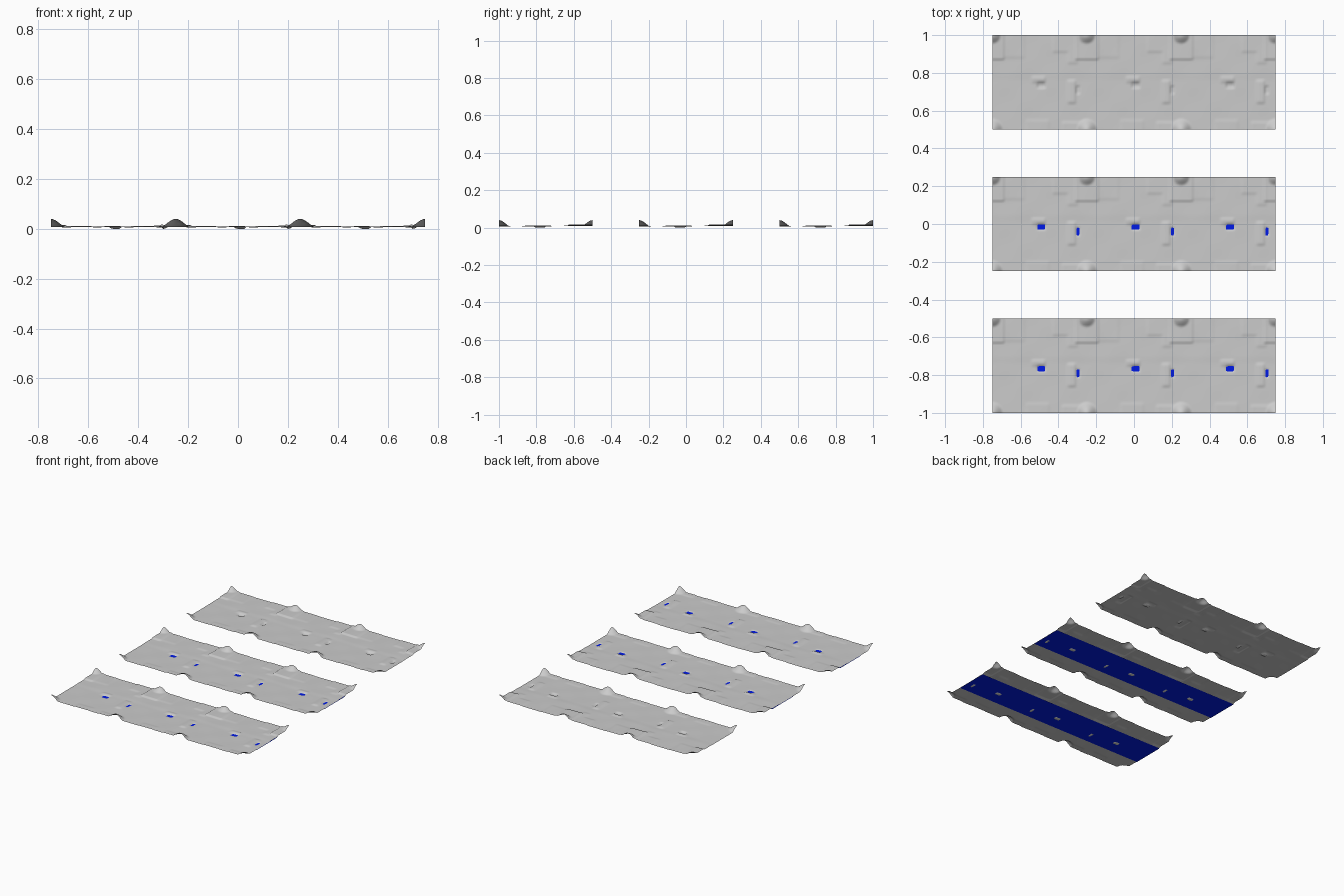
import bpy
import bmesh
import math

cube = bpy.data.objects.get("Cube")
if cube:
    bpy.data.objects.remove(cube)

TILE = 0.5       # side of one repeating ground tile
STEPS = 60       # grid cells along one tile
BASE = 0.007     # general ground height


def material(name, color):
    mat = bpy.data.materials.new(name)
    mat.use_nodes = True
    mat.diffuse_color = color
    mat.node_tree.nodes["Principled BSDF"].inputs["Base Color"].default_value = color
    return mat


stone = material("grey stone", (0.6, 0.6, 0.6, 1))
blue = material("deep blue water", (0.0, 0.01, 0.8, 1))

# Relief of one tile: left, right, front, back, height change, edge softness
RELIEF = [
    (0.19, 0.31, 0.12, 0.3, 0.006, 0.008),       # corner shelf
    (-0.19, -0.08, 0.13, 0.3, 0.002, 0.02),      # back step
    (0.07, 0.2, 0.16, 0.3, 0.003, 0.012),        # back slab
    (0.15, 0.2, 0.1, 0.16, 0.003, 0.012),        # slab tongue
    (0.15, 0.19, -0.11, 0.01, 0.005, 0.015),     # long bar
    (-0.04, 0.03, 0, 0.03, 0.004, 0.012),        # knob
    (-0.01, 0.03, -0.03, 0, -0.007, 0.01),       # hollow below knob
    (0.195, 0.21, -0.06, -0.02, -0.007, 0.01),   # hollow beside bar
    (-0.07, 0.05, -0.3, -0.2, 0.002, 0.015),     # front step
    (0.12, 0.25, -0.3, -0.21, 0.003, 0.012),     # front slab
]


def smooth(t):
    t = max(0, min(1, t))
    return t * t * (3 - 2 * t)


def band(value, low, high, soft):
    return smooth((value - low) / soft + 0.5) * smooth((high - value) / soft + 0.5)


def ground_height(x, y):
    u = (x + TILE / 2) % TILE - TILE / 2
    z = BASE + 0.0015 * band(y, 0.03, 0.3, 0.05)
    z += 0.0006 * math.sin(8 * math.pi * u) * math.cos(30 * y)
    for left, right, front, back, rise, soft in RELIEF:
        for shift in (0, TILE):
            z += rise * band(u + shift, left, right, soft) * band(y, front, back, soft)
    # Upturned peaks where tile corners meet the long edges
    d = math.hypot(TILE / 2 - abs(u), TILE / 2 - abs(y))
    peak = 0.04 * (1 - smooth(d / 0.075))
    return max(0, z, peak)


def link(name, mesh, y, z=0):
    obj = bpy.data.objects.new(name, mesh)
    obj.location = (0, y, z)
    bpy.context.collection.objects.link(obj)
    return obj


def grid_mesh(name, width, depth, nx, ny, mat):
    bm = bmesh.new()
    bmesh.ops.create_grid(bm, x_segments=nx, y_segments=ny, size=0.5)
    for v in bm.verts:
        v.co.x *= width
        v.co.y *= depth
    mesh = bpy.data.meshes.new(name)
    bm.to_mesh(mesh)
    bm.free()
    mesh.materials.append(mat)
    return mesh


# Ground strip of three repeating tiles
ground = grid_mesh("ground strip", 3 * TILE, TILE, 3 * STEPS, STEPS, stone)
for v in ground.vertices:
    v.co.z = ground_height(v.co.x, v.co.y)
for poly in ground.polygons:
    poly.use_smooth = True

for place, y in (("front", -0.75), ("middle", 0), ("back", 0.75)):
    link(place + "_ground_strip", ground, y)

# Water sheets under the front and middle strips
water = grid_mesh("water sheet", 3 * TILE, 0.23, 1, 1, blue)
for place, y in (("front", -0.75), ("middle", 0)):
    link(place + "_water_sheet", water, y, 0.004)
